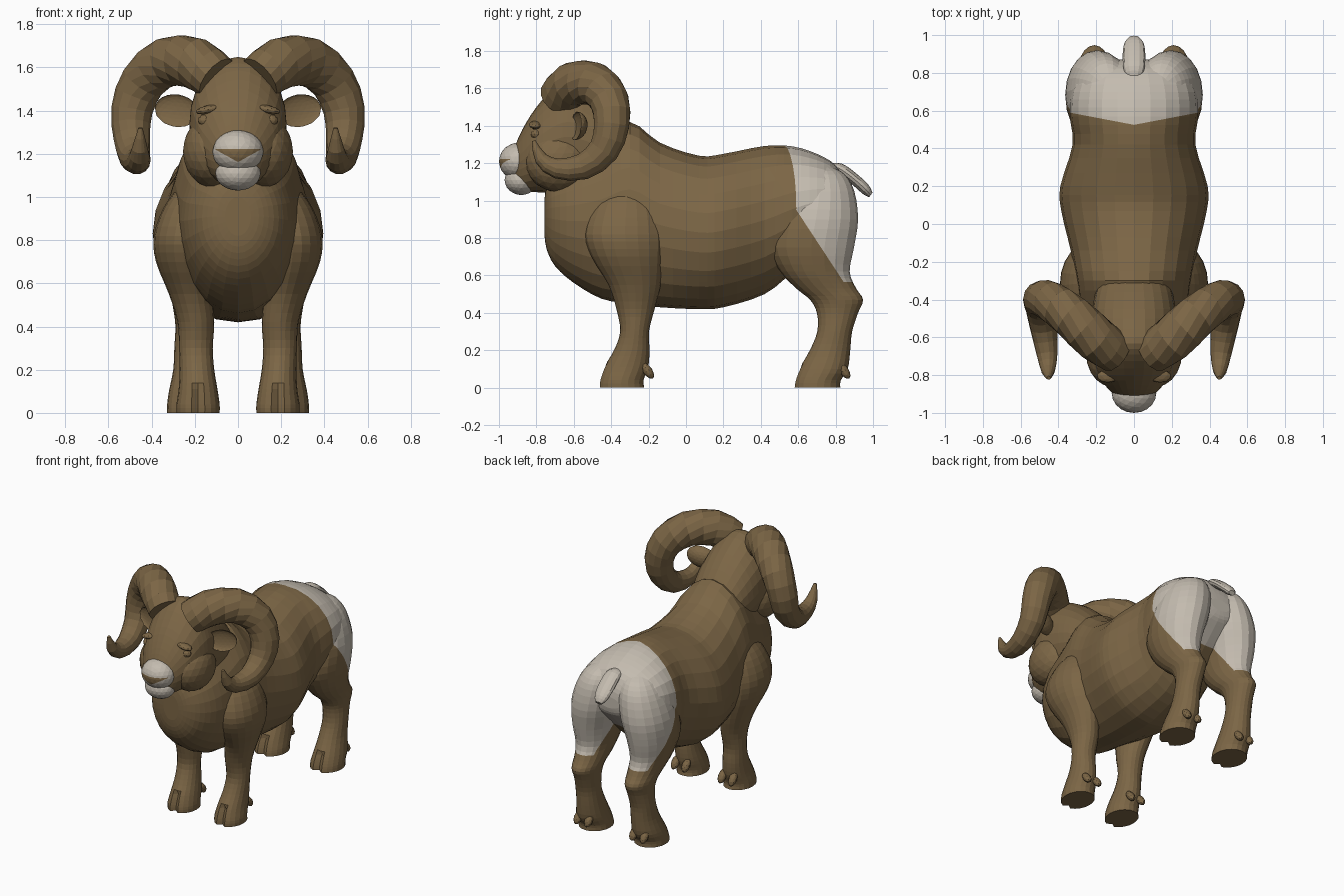
import bpy, bmesh, math
from mathutils import Vector, Matrix

if "Cube" in bpy.data.objects:
    bpy.data.objects.remove(bpy.data.objects["Cube"], do_unlink=True)


def material(name, rgb):
    m = bpy.data.materials.new(name)
    m.use_nodes = True
    m.diffuse_color = (*rgb, 1)
    m.node_tree.nodes["Principled BSDF"].inputs["Base Color"].default_value = (*rgb, 1)
    return m


BROWN = material("brown coat", (0.2, 0.132, 0.06))
PALE = material("pale patch", (0.55, 0.5, 0.43))


def finish(name, bm, mats, mirror=False, planes=()):
    """Cut along the planes; faces in front of all of them take the second colour."""
    for co, no in planes:
        bmesh.ops.bisect_plane(bm, geom=bm.verts[:] + bm.edges[:] + bm.faces[:],
                               plane_co=co, plane_no=no)
    bmesh.ops.recalc_face_normals(bm, faces=bm.faces[:])
    if planes:
        for f in bm.faces:
            c = f.calc_center_median()
            if all((c - Vector(co)).dot(Vector(no)) > 0 for co, no in planes):
                f.material_index = 1
    me = bpy.data.meshes.new(name)
    bm.to_mesh(me)
    bm.free()
    for m in mats:
        me.materials.append(m)
    ob = bpy.data.objects.new(name, me)
    bpy.context.collection.objects.link(ob)
    if mirror:
        mod = ob.modifiers.new("mirror", "MIRROR")
        mod.use_mirror_merge = False


def refine(rows, steps=3):
    """Catmull-Rom interpolation between rows of numbers."""
    rows = [Vector(r) for r in rows]
    out = []
    for i in range(len(rows) - 1):
        a, b, c, d = rows[max(i - 1, 0)], rows[i], rows[i + 1], rows[min(i + 2, len(rows) - 1)]
        for s in range(steps):
            t = s / steps
            out.append(b + (c - a) * (t / 2) + (2 * a - 5 * b + 4 * c - d) * (t * t / 2)
                       + (3 * b - a - 3 * c + d) * (t ** 3 / 2))
    return out + [rows[-1]]


def loft(rings, sides):
    """Skin rings given as (centre, half axis u, half axis v)."""
    bm = bmesh.new()
    loops = []
    for c, u, v in rings:
        angles = [2 * math.pi * k / sides for k in range(sides)]
        loops.append([bm.verts.new(c + u * math.cos(a) + v * math.sin(a)) for a in angles])
    for a, b in zip(loops, loops[1:]):
        for k in range(sides):
            n = (k + 1) % sides
            bm.faces.new((a[k], a[n], b[n], b[k]))
    bm.faces.new(loops[0])
    bm.faces.new(loops[-1])
    return bm


def trunk(rows):
    """Rows: y, top, bottom, half width."""
    return loft([(Vector((0, y, (t + b) / 2)), Vector((w, 0, 0)), Vector((0, 0, (t - b) / 2)))
                 for y, t, b, w in refine(rows)], 24)


def leg(rows, sides=20):
    """Rows: z, y centre, x centre, half depth, half width."""
    bm = loft([(Vector((x, y, z)), Vector((0, -d, 0)), Vector((w, 0, 0)))
               for z, y, x, d, w in refine(rows)], sides)
    # cloven hoof: the foremost vertex of each low ring is pushed in
    for k, v in enumerate(bm.verts):
        if k % sides == 0 and v.co.z < 0.13:
            v.co.y += 0.03
    return bm


def blob(centre, radii, turn=0, axis="Y"):
    bm = bmesh.new()
    bmesh.ops.create_icosphere(bm, subdivisions=3 if max(radii) > 0.08 else 2, radius=1)
    bm.transform(Matrix.Translation(centre) @ Matrix.Rotation(math.radians(turn), 4, axis)
                 @ Matrix.Diagonal((*radii, 1)))
    return bm


# Pale rump area shared by the body and the hind legs
RUMP = [((0, 0.525, 0), (0.19, 1, 0)), ((0, 0.525, 0), (-0.19, 1, 0)),
        ((0, 0.59, 0.95), (0, 0.35, 0.23)), ((0, 0, 0.565), (0, 0, 1))]

# Body with chest and neck base
body = trunk([(-0.757, 1.0, 0.82, 0.06), (-0.745, 1.08, 0.74, 0.12), (-0.7, 1.15, 0.65, 0.19),
              (-0.6, 1.22, 0.56, 0.25), (-0.45, 1.32, 0.475, 0.285), (-0.3, 1.42, 0.45, 0.305),
              (-0.14, 1.31, 0.43, 0.335), (0.07, 1.24, 0.42, 0.385), (0.2, 1.25, 0.43, 0.39),
              (0.42, 1.292, 0.5, 0.325), (0.57, 1.29, 0.62, 0.34), (0.7, 1.25, 0.74, 0.33),
              (0.8, 1.19, 0.84, 0.28), (0.855, 1.1, 0.9, 0.18), (0.87, 1.03, 0.95, 0.08)])
finish("body", body, [BROWN, PALE], planes=RUMP)

# Legs
front = leg([(1.13, -0.31, 0.14, 0.05, 0.05), (1.05, -0.315, 0.17, 0.13, 0.1),
             (0.95, -0.32, 0.22, 0.185, 0.125), (0.82, -0.325, 0.25, 0.215, 0.14),
             (0.7, -0.31, 0.25, 0.195, 0.13), (0.55, -0.275, 0.22, 0.14, 0.1),
             (0.42, -0.27, 0.195, 0.102, 0.085), (0.3, -0.275, 0.195, 0.077, 0.078),
             (0.2, -0.29, 0.19, 0.095, 0.08), (0.11, -0.32, 0.185, 0.118, 0.09),
             (0.04, -0.345, 0.185, 0.118, 0.1), (0, -0.345, 0.185, 0.122, 0.1)])
finish("front_legs", front, [BROWN], True)
hind = leg([(1.18, 0.72, 0.13, 0.06, 0.06), (1.14, 0.72, 0.145, 0.13, 0.11),
            (1.05, 0.715, 0.165, 0.185, 0.15), (0.9, 0.695, 0.195, 0.225, 0.165),
            (0.75, 0.67, 0.215, 0.228, 0.145), (0.62, 0.69, 0.215, 0.185, 0.12),
            (0.53, 0.75, 0.21, 0.16, 0.1), (0.47, 0.805, 0.21, 0.142, 0.088),
            (0.4, 0.81, 0.21, 0.11, 0.08), (0.3, 0.795, 0.215, 0.093, 0.08),
            (0.2, 0.77, 0.215, 0.108, 0.085), (0.1, 0.735, 0.22, 0.13, 0.1),
            (0.04, 0.705, 0.22, 0.123, 0.108), (0, 0.7, 0.22, 0.125, 0.11)])
finish("hind_legs", hind, [BROWN, PALE], True, RUMP)

# Dew claws behind each foot
for name, x, y in (("front", 0.185, -0.205), ("hind", 0.22, 0.845)):
    for side in (-1, 1):
        claw = blob((x + side * 0.042, y, 0.09), (0.028, 0.025, 0.05), 35, "X")
        finish(name + "_dew_claws", claw, [BROWN], True)

# Head and cheeks
head = trunk([(-0.22, 1.28, 1.05, 0.13), (-0.32, 1.425, 1.03, 0.19), (-0.45, 1.555, 1.02, 0.22),
              (-0.6, 1.645, 1.03, 0.225), (-0.69, 1.62, 1.04, 0.22), (-0.8, 1.5, 1.045, 0.19),
              (-0.875, 1.38, 1.05, 0.135), (-0.915, 1.29, 1.08, 0.09)])
finish("head", head, [BROWN])
finish("cheeks", blob((0.12, -0.68, 1.21), (0.135, 0.18, 0.165)), [BROWN], True)

# Muzzle with a brown nose, and the chin below it
NOSE = [((0, -0.94, 0), (0, -1, 0)), ((0, 0, 1.222), (0, 0, -1)),
        ((0, 0, 1.162), (-0.55, 0, 1)), ((0, 0, 1.162), (0.55, 0, 1))]
finish("muzzle", blob((0, -0.895, 1.21), (0.118, 0.105, 0.1)), [PALE, BROWN], planes=NOSE)
finish("chin", blob((0, -0.88, 1.11), (0.105, 0.09, 0.08)), [PALE])

# Eyes and brows
finish("eyes", blob((0.15, -0.8, 1.355), (0.036, 0.03, 0.028)), [BROWN], True)
finish("brows", blob((0.138, -0.805, 1.405), (0.06, 0.035, 0.02), 12), [BROWN], True)

# Cupped ears: the front half is folded inward
ear = bmesh.new()
bmesh.ops.create_icosphere(ear, subdivisions=3, radius=1)
for v in ear.verts:
    if v.co.y < 0:
        v.co.y *= -0.4
ear.transform(Matrix.Translation((0.285, -0.59, 1.4)) @ Matrix.Rotation(math.radians(-10), 4, "Y")
              @ Matrix.Rotation(math.radians(15), 4, "Z") @ Matrix.Diagonal((0.105, 0.06, 0.075, 1)))
finish("ears", ear, [BROWN], True)

# Curled horns: x, y, z, radius along the curl
path = refine([(0.1, -0.68, 1.55, 0.11), (0.2, -0.61, 1.62, 0.12), (0.33, -0.49, 1.625, 0.115),
               (0.44, -0.41, 1.535, 0.106), (0.492, -0.398, 1.4, 0.096), (0.492, -0.44, 1.27, 0.084),
               (0.478, -0.55, 1.182, 0.072), (0.46, -0.69, 1.172, 0.055),
               (0.455, -0.775, 1.225, 0.037), (0.452, -0.815, 1.32, 0.01)], 2)
rings = []
for i, p in enumerate(path):
    t = (path[min(i + 1, len(path) - 1)] - path[max(i - 1, 0)]).to_3d().normalized()
    v = t.cross(Vector((1, 0, 0))).normalized()
    rings.append((p.to_3d(), v.cross(t) * p[3], v * p[3]))
finish("horns", loft(rings, 14), [BROWN], True)

# Tail: y, z, half width, half thickness
tail = loft([(Vector((0, y, z)), Vector((w, 0, 0)), Vector((0, h * 0.6, h * 0.8)))
             for y, z, w, h in refine([(0.76, 1.185, 0.03, 0.02), (0.82, 1.172, 0.055, 0.03),
                                       (0.9, 1.115, 0.06, 0.03), (0.96, 1.06, 0.05, 0.028),
                                       (0.988, 1.03, 0.025, 0.015)])], 12)
finish("tail", tail, [PALE])
